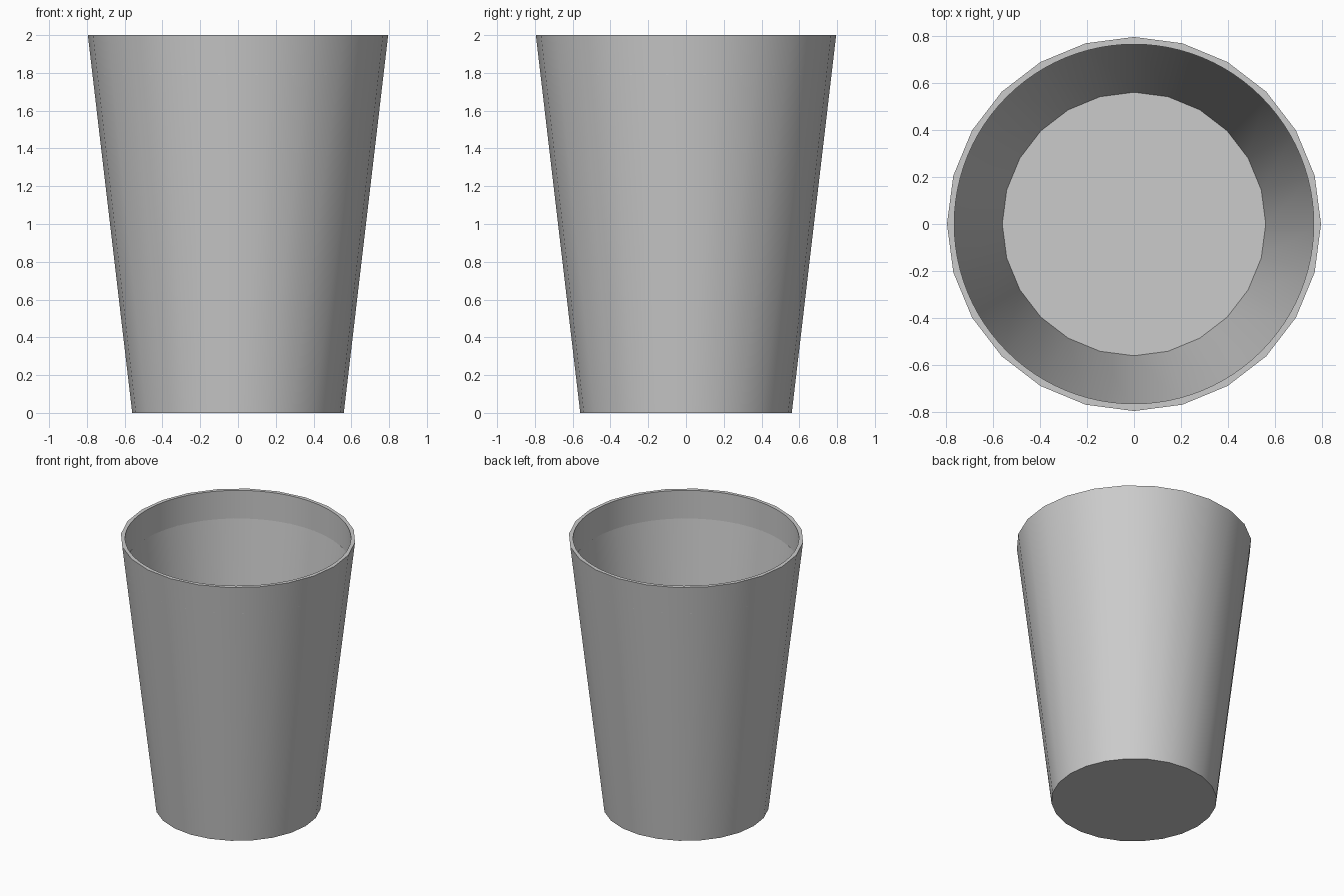
import bpy, bmesh
from math import cos, sin, tau, radians

if "Cube" in bpy.data.objects:
    bpy.data.objects.remove(bpy.data.objects["Cube"])

SIDES, FINE = 24, 96           # coarse outer wall, fine round mouth
STEP = FINE // SIDES


def ring(bm, n, r, z):
    return [bm.verts.new((r * cos(tau * i / n), r * sin(tau * i / n), z)) for i in range(n)]


def wall(bm, low, high, inward=False):
    n = len(low)
    for i in range(n):
        j = (i + 1) % n
        face = [low[i], low[j], high[j], high[i]]
        bm.faces.new(face[::-1] if inward else face)


bm = bmesh.new()

# Tapered thin outer wall with a closed base
base = ring(bm, SIDES, 0.56, 0)
top = ring(bm, SIDES, 0.795, 2)
wall(bm, base, top)
bm.faces.new(base[::-1])

# Round mouth: short lip dropping inside the rim
lip_low = ring(bm, FINE, 0.764, 1.79)
lip_top = ring(bm, FINE, 0.764, 2)
wall(bm, lip_low, lip_top, inward=True)

# Flat rim joining the faceted wall to the round mouth
for i in range(SIDES):
    j = (i + 1) % SIDES
    inner = [lip_top[(i * STEP + k) % FINE] for k in range(STEP, -1, -1)]
    bm.faces.new([top[i], top[j]] + inner)

mesh = bpy.data.meshes.new("cup")
bm.to_mesh(mesh)
bm.free()
cup = bpy.data.objects.new("cup", mesh)
bpy.context.collection.objects.link(cup)

# Smooth walls, crisp rim and base edges
bpy.context.view_layer.objects.active = cup
cup.select_set(True)
bpy.ops.object.shade_smooth_by_angle(angle=radians(30))
